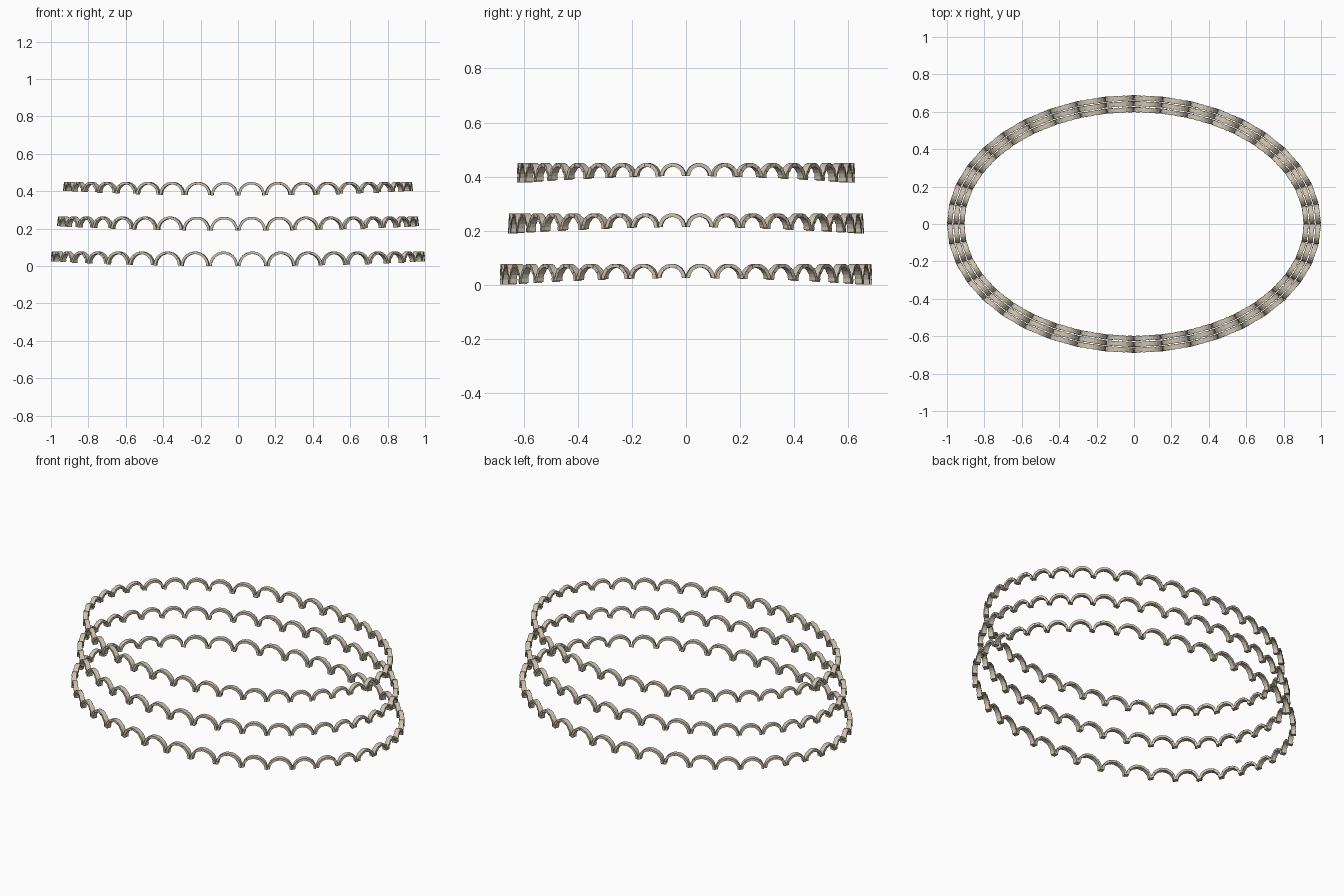
import bpy
import math
from mathutils import Vector

old = bpy.data.objects.get("Cube")
if old:
    bpy.data.objects.remove(old, do_unlink=True)

ARCHES = 40      # arches around each ellipse
BLOCKS = 11      # wedge stones per arch
DEPTH = 0.028
THICK = 0.0135

stone = bpy.data.materials.new("travertine")
stone.use_nodes = True
colour = (0.62, 0.55, 0.44, 1)
stone.diffuse_color = colour
stone.node_tree.nodes["Principled BSDF"].inputs["Base Color"].default_value = colour


def add_stone(verts, faces, centre, along, out, r, a0, a1, depth):
    """One wedge stone of a semicircular arch, between angles a0 and a1."""
    base = len(verts)
    for side in (-0.5, 0.5):
        for rad, ang in ((r, a0), (r, a1), (r - THICK, a1), (r - THICK, a0)):
            verts.append(centre + along * (rad * math.cos(ang))
                         + out * (side * depth)
                         + Vector((0, 0, rad * math.sin(ang))))
    quads = [(3, 2, 1, 0), (4, 5, 6, 7)]
    quads += [(i, (i + 1) % 4, (i + 1) % 4 + 4, i + 4) for i in range(4)]
    faces.extend(tuple(base + i for i in q) for q in quads)


def arcade(name, a, b, top):
    """Elliptical ring of arches whose crowns share one height."""
    def foot(k):
        t = math.tau * k / ARCHES
        return Vector((a * math.cos(t), b * math.sin(t), 0))

    verts, faces = [], []
    for k in range(ARCHES):
        p, q = foot(k), foot(k + 1)
        r = (q - p).length / 2
        along = (q - p).normalized()
        out = along.cross(Vector((0, 0, 1)))
        centre = (p + q) / 2 + Vector((0, 0, top - r))
        for i in range(BLOCKS):
            # stones alternate between full and slightly recessed depth
            depth = DEPTH if i % 2 == 0 else DEPTH * 0.88
            add_stone(verts, faces, centre, along, out, r,
                      math.pi * i / BLOCKS, math.pi * (i + 1) / BLOCKS, depth)
    mesh = bpy.data.meshes.new(name)
    mesh.from_pydata(verts, [], faces)
    mesh.materials.append(stone)
    mesh.update()
    obj = bpy.data.objects.new(name, mesh)
    bpy.context.collection.objects.link(obj)


# Three tiers, each stepping inward as it rises
arcade("lower_arcade", 0.986, 0.675, 0.0773)
arcade("middle_arcade", 0.953, 0.644, 0.264)
arcade("upper_arcade", 0.921, 0.612, 0.450)
